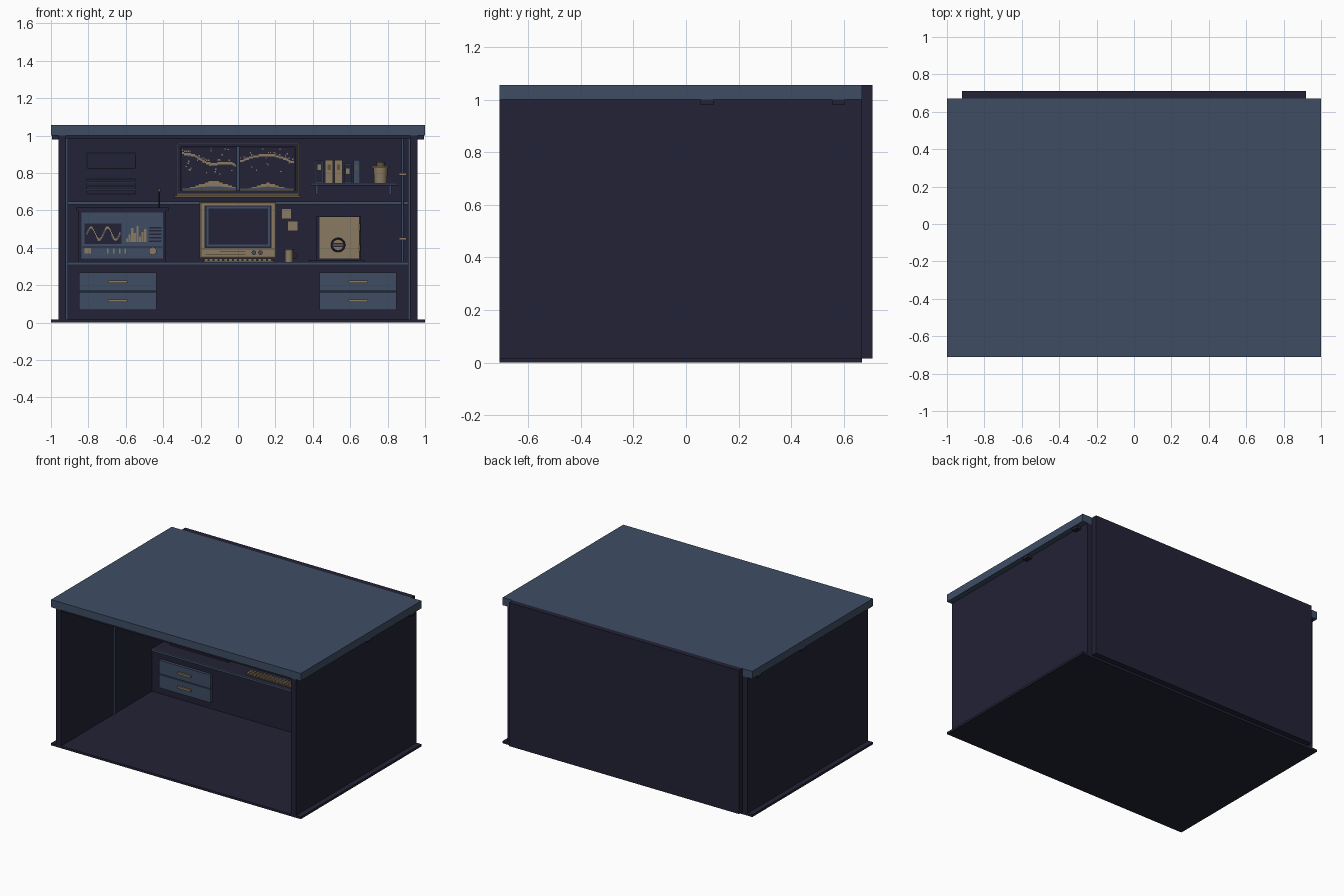
import bpy, bmesh, math, random
from mathutils import Matrix

if "Cube" in bpy.data.objects:
    bpy.data.objects.remove(bpy.data.objects["Cube"])

random.seed(4)

def colour(name, code):
    m = bpy.data.materials.new(name)
    rgb = [int(code[i:i + 2], 16) / 255 for i in (0, 2, 4)]
    m.diffuse_color = [((c + 0.055) / 1.055) ** 2.4 if c > 0.04 else c / 12.92 for c in rgb] + [1]
    m.use_nodes = True
    m.node_tree.nodes["Principled BSDF"].inputs["Base Color"].default_value = m.diffuse_color
    return m

DARK = colour("dark_navy", "232236")
BLUE = colour("slate_blue", "3e4d64")
GOLD = colour("dull_gold", "8a7b62")
BRONZE = colour("dark_bronze", "5f533f")

def finish(name, bm, mat):
    me = bpy.data.meshes.new(name)
    bm.to_mesh(me)
    bm.free()
    me.materials.append(mat)
    ob = bpy.data.objects.new(name, me)
    bpy.context.collection.objects.link(ob)
    return ob

def boxes(name, mat, y0, y1, *rects):
    """Boxes given as (x0, x1, z0, z1), all sharing one depth range."""
    bm = bmesh.new()
    for x0, x1, z0, z1 in rects:
        mx = Matrix.Translation(((x0 + x1) / 2, (y0 + y1) / 2, (z0 + z1) / 2))
        bmesh.ops.create_cube(bm, size=1, matrix=mx @ Matrix.Diagonal((x1 - x0, y1 - y0, z1 - z0, 1)))
    return finish(name, bm, mat)

def frame(x0, x1, z0, z1, w):
    """Four bars around a rectangle."""
    return [(x0, x1, z0, z0 + w), (x0, x1, z1 - w, z1),
            (x0, x0 + w, z0 + w, z1 - w), (x1 - w, x1, z0 + w, z1 - w)]

def cylinder(name, mat, loc, r, depth, axis="Z", r2=None, n=20):
    bm = bmesh.new()
    rot = Matrix.Rotation(math.pi / 2, 4, "X") if axis == "Y" else Matrix()
    bmesh.ops.create_cone(bm, cap_ends=True, segments=n, radius1=r, radius2=r if r2 is None else r2,
                          depth=depth, matrix=Matrix.Translation(loc) @ rot)
    for f in bm.faces:
        f.smooth = len(f.verts) == 4
    for e in bm.edges:
        e.smooth = all(len(f.verts) == 4 for f in e.link_faces)
    return finish(name, bm, mat)

def ring(name, mat, loc, r, thick):
    bpy.ops.mesh.primitive_torus_add(location=loc, rotation=(math.pi / 2, 0, 0), major_radius=r,
                                     minor_radius=thick, major_segments=24, minor_segments=6)
    ob = bpy.context.object
    ob.name = name
    ob.data.materials.append(mat)
    return ob

# Room shell, open at the front
boxes("floor", DARK, -.71, .67, (-1, 1, 0, .016))
boxes("roof", BLUE, -.71, .67, (-1, 1, 1.0, 1.055))
boxes("ceiling", DARK, -.70, .67, (-.92, .92, .985, 1.0))
boxes("back_wall", DARK, .67, .71, (-.92, .92, .016, 1.055))
boxes("side_walls", DARK, -.71, .67, (-.96, -.92, .016, 1.0), (.92, .96, .016, 1.0))
for i, y in enumerate((.08, .58)):
    boxes(f"eave_bracket_{i}", DARK, y - .025, y + .025, (-.995, -.96, .98, 1.0), (.96, .995, .98, 1.0))
boxes("wall_strips", BLUE, -.11, -.095, (-.92, -.91, .016, .985), (.91, .92, .016, .985))
boxes("wall_rail", BLUE, .655, .67, (-.92, .92, .632, .646))

# Pipe with clamps in the right corner
cylinder("pipe", BLUE, (.88, .63, .655), .006, .66, n=10)
boxes("pipe_clamps", GOLD, .615, .67, (.862, .9, .442, .456), (.862, .9, .785, .799))

# Workbench with drawers
boxes("bench", DARK, .33, .67, (-.92, .92, .016, .325))
boxes("bench_edge", BLUE, .322, .33, (-.92, .92, .31, .325))
for side, x0 in (("left", -.85), ("right", .435)):
    x1 = x0 + .413
    boxes(side + "_drawers", BLUE, .31, .33, (x0, x1, .068, .164), (x0, x1, .17, .268))
    boxes(side + "_handles", GOLD, .298, .31, *[(x0 + .155, x0 + .26, z, z + .014) for z in (.11, .211)])

# Wall vents
boxes("panel_frame", BLUE, .66, .67, *frame(-.81, -.545, .82, .91, .006))
boxes("vent_frame", BLUE, .66, .67, *frame(-.81, -.545, .685, .77, .006),
      *[(-.804, -.551, z, z + .006) for z in (.707, .727, .747)])

# Window: frame, mullion, sill
boxes("window_frame", DARK, .635, .67, *frame(-.325, .325, .685, .96, .02))
boxes("window_trim", BRONZE, .632, .636, *frame(-.325, .325, .685, .96, .005))
boxes("window_lining", BLUE, .645, .67, *frame(-.308, .308, .697, .943, .006), (-.008, .008, .70, .94))
boxes("window_sill", BRONZE, .60, .67, (-.34, .335, .668, .68))
boxes("sill_edge", GOLD, .615, .67, (-.33, .325, .68, .687))

# Landscape in pixel columns
px = .01
hills, slopes, cloud, stars = [], [], [], []
for side, peak, top in ((-1, -.13, .765), (1, .16, .752)):
    for i in range(29):
        x = (-.30 if side < 0 else .01) + i * px
        h = top - abs(x + .005 - peak) * .32
        h = max(round(h / .008) * .008, .718)
        slopes.append((x, x + px, .703, h))
        if h > .725:
            hills.append((x, x + px, h - max(.008, (h - .72) * .8), h))
        t = i / 28
        z = .905 - .07 * t ** .7 + .012 * math.sin(t * 9) if side < 0 else \
            .862 + .04 * math.sin(t * math.pi * .95) - .012 * t
        z = round(z / .006) * .006
        cloud.append((x, x + px, z - .006, z + .006))
        if random.random() < .4:
            cloud.append((x, x + px * .7, z + .012, z + .019))
for i in range(34):
    x, z = random.uniform(-.29, .28), random.uniform(.79, .93)
    stars.append((x, x + .007, z, z + .007))
boxes("window_slopes", BLUE, .664, .67, *slopes)
boxes("window_hilltops", GOLD, .661, .665, *hills, (-.30, .30, .703, .71))
boxes("window_cloud", GOLD, .662, .67, *cloud)
boxes("window_stars", GOLD, .665, .67, *stars)

# Bookshelf
boxes("shelf", DARK, .54, .67, (.388, .855, .732, .745))
boxes("shelf_edge", BLUE, .535, .54, (.388, .855, .738, .745))
boxes("shelf_supports", BLUE, .56, .67, (.415, .428, .685, .732), (.808, .821, .685, .732))
books = [(.412, .457, .87, DARK), (.466, .508, .87, GOLD), (.516, .558, .87, GOLD),
         (.566, .608, .85, DARK), (.618, .652, .87, BLUE)]
for i, (x0, x1, z, mat) in enumerate(books):
    boxes(f"book_{i}", mat, .56, .66, (x0, x1, .745, z))
    label = GOLD if mat == DARK else BRONZE
    boxes(f"book_label_{i}", label, .554, .56, (x0 + .012, x1 - .012, z - .055, z - .025))
boxes("book_outlines", BLUE, .555, .56, *frame(.412, .457, .745, .87, .004), *frame(.566, .608, .745, .85, .004))

# Lidded pot
cylinder("pot", GOLD, (.762, .60, .787), .034, .085, r2=.038)
cylinder("pot_lid", GOLD, (.762, .60, .832), .048, .012)
cylinder("pot_knob", BRONZE, (.762, .60, .848), .022, .02)

# Signal analyser
boxes("analyser_case", DARK, .44, .65, (-.852, -.385, .325, .60), (-.866, -.37, .60, .614))
boxes("analyser_face", BLUE, .434, .44, (-.838, -.40, .342, .588))
boxes("analyser_dark_areas", DARK, .430, .434, (-.82, -.622, .42, .53),
      *[(-.476, -.41, z, z + .008) for z in (.432, .45, .468, .486, .504)],
      (-.835, -.403, .402, .406))
wave = []
for i in range(36):
    x = -.81 + i * .005
    z = .476 + .033 * math.sin(i / 35 * 4 * math.pi)
    wave.append((x, x + .006, z - .006, z + .006))
boxes("analyser_wave", GOLD, .426, .430, *wave)
heights = (.02, .04, .075, .05, .085, .03, .055, .07)
boxes("analyser_bars", GOLD, .428, .434, *[(-.60 + i * .014, -.588 + i * .014, .43, .43 + h)
                                           for i, h in enumerate(heights)])
boxes("analyser_buttons", GOLD, .426, .434, (-.82, -.787, .37, .398),
      *[(x, x + .008, .37, .396) for x in (-.70, -.668, -.636, -.606)])
cylinder("analyser_knob", GOLD, (-.456, .427, .383), .021, .016, "Y")
cylinder("antenna", DARK, (-.42, .60, .66), .004, .10, n=8)
cylinder("antenna_tip", BRONZE, (-.42, .60, .708), .008, .016, n=10)

# Monitor
boxes("monitor_case", GOLD, .44, .63, (-.205, .203, .345, .645))
boxes("monitor_rim", BRONZE, .434, .44, *frame(-.205, .203, .345, .645, .009), (-.196, .194, .392, .397))
boxes("monitor_screen", DARK, .434, .44, (-.178, .178, .40, .627))
boxes("monitor_bezel", BLUE, .430, .434, *frame(-.168, .17, .408, .62, .009))
boxes("monitor_slot", BRONZE, .434, .44, (-.175, .04, .362, .366), (-.10, .04, .376, .383))
for x in (.085, .12):
    cylinder("monitor_knob", BLUE, (x, .432, .374), .012, .016, "Y")
boxes("monitor_foot", DARK, .46, .61, (-.18, .18, .325, .345))

# Keyboard with rows of keys
boxes("keyboard", BRONZE, .35, .415, (-.185, .19, .325, .333))
for r in range(3):
    y = .354 + r * .02
    boxes(f"key_row_{r}", GOLD, y, y + .015, *[(-.18 + i * .026, -.16 + i * .026, .333, .342) for i in range(14)])

# Notes and mug
boxes("wall_notes", GOLD, .662, .67, (.235, .283, .556, .606), (.268, .317, .491, .541))
cylinder("mug", GOLD, (.272, .45, .357), .022, .064)
cylinder("mug_rim", BRONZE, (.272, .45, .389), .027, .006)
ring("mug_handle", BRONZE, (.301, .45, .357), .014, .004)

# Safe with dial
boxes("safe_base", DARK, .42, .66, (.38, .675, .325, .335))
boxes("safe_body", DARK, .45, .65, (.418, .658, .335, .57))
boxes("safe_door", GOLD, .442, .45, (.435, .647, .342, .565))
boxes("safe_hinges", BRONZE, .438, .45, (.645, .655, .38, .42), (.645, .655, .49, .53))
ring("safe_dial", DARK, (.535, .441, .415), .034, .005)
boxes("safe_handle", DARK, .434, .442, (.503, .567, .418, .425), (.503, .567, .405, .411))
